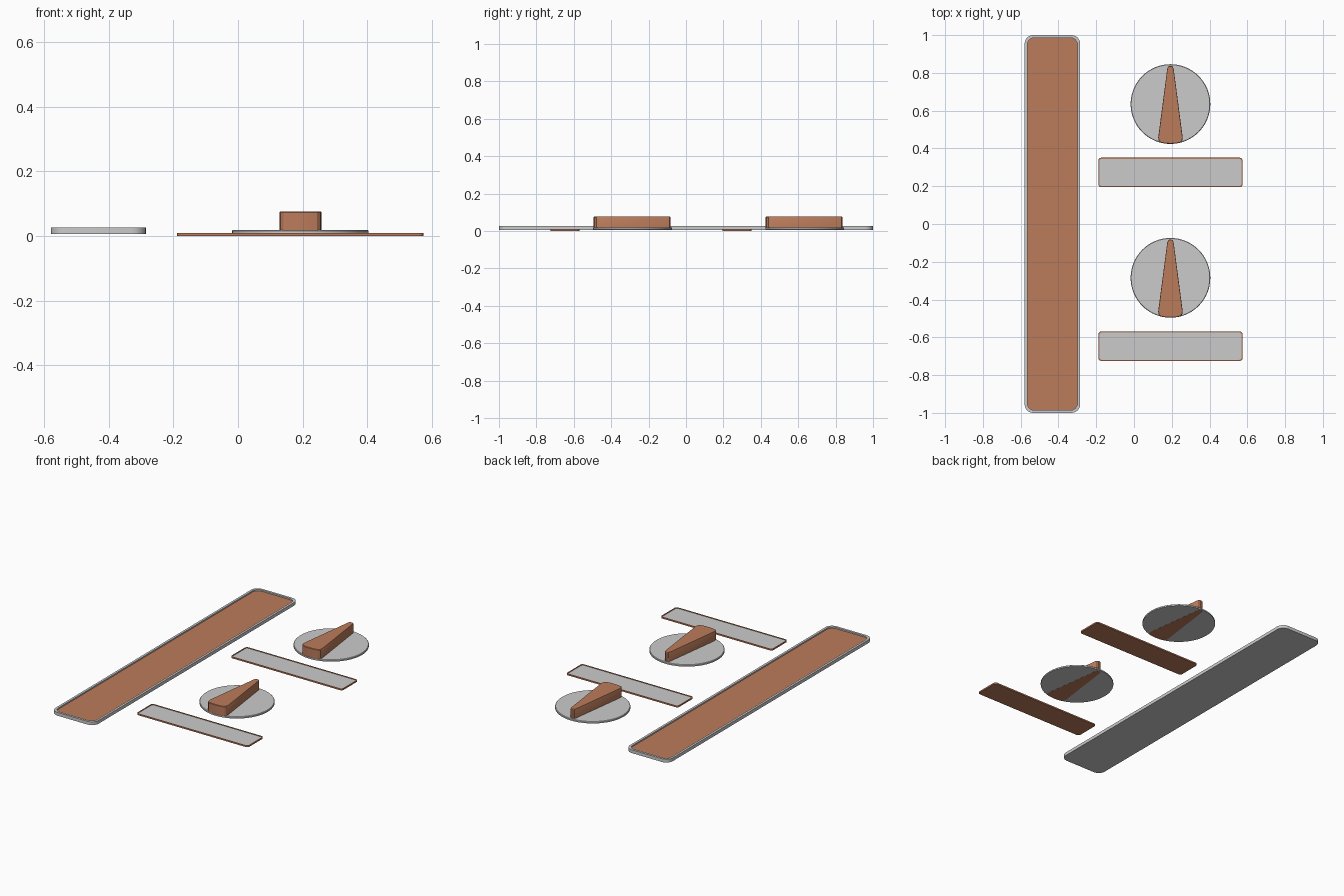
import bpy, bmesh, math

if "Cube" in bpy.data.objects:
    bpy.data.objects.remove(bpy.data.objects["Cube"])


def material(name, rgb):
    m = bpy.data.materials.new(name)
    m.diffuse_color = (*rgb, 1)
    m.use_nodes = True
    m.node_tree.nodes["Principled BSDF"].inputs["Base Color"].default_value = m.diffuse_color
    return m


copper = material("copper brown", (0.50, 0.20, 0.105))
grey = material("light grey", (0.60, 0.60, 0.60))


def rounded_rect(hx, hy, r, n=6):
    pts = []
    for k, (sx, sy) in enumerate([(1, 1), (-1, 1), (-1, -1), (1, -1)]):
        for i in range(n + 1):
            a = math.pi / 2 * (k + i / n)
            pts.append((sx * (hx - r) + r * math.cos(a), sy * (hy - r) + r * math.sin(a)))
    return pts


def circle(r, n=64):
    return [(r * math.cos(2 * math.pi * i / n), r * math.sin(2 * math.pi * i / n)) for i in range(n)]


def stack(name, loops, centre, mats):
    """Closed solid through matching outlines; the last cap takes the last material."""
    bm = bmesh.new()
    rings = [[bm.verts.new((x, y, z)) for x, y in pts] for pts, z in loops]
    n = len(rings[0])
    for a, b in zip(rings, rings[1:]):
        for i in range(n):
            j = (i + 1) % n
            bm.faces.new((a[i], a[j], b[j], b[i]))
    bm.faces.new(rings[0][::-1])
    cap = bm.faces.new(rings[-1])
    cap.material_index = len(mats) - 1
    mesh = bpy.data.meshes.new(name)
    bm.to_mesh(mesh)
    bm.free()
    for m in mats:
        mesh.materials.append(m)
    ob = bpy.data.objects.new(name, mesh)
    ob.location = (*centre, 0)
    bpy.context.collection.objects.link(ob)
    bpy.ops.object.select_all(action='DESELECT')
    ob.select_set(True)
    bpy.context.view_layer.objects.active = ob
    bpy.ops.object.shade_smooth_by_angle(angle=math.radians(30))
    return ob


def framed_panel(name, centre, hx, hy, r, rim, z0, z1, floor, mats):
    outer = rounded_rect(hx, hy, r)
    inner = rounded_rect(hx - rim, hy - rim, r - rim * 0.5)
    stack(name, [(outer, z0), (outer, z1), (inner, z1), (inner, floor)], centre, mats)


# long tray: grey rim and back, copper floor
framed_panel("long_panel", (-0.432, 0), 0.147, 1.0, 0.045, 0.014, 0.006, 0.026, 0.018, [grey, copper])

# pointer outline: rounded wide end, slim rounded tip
right_side = [(0.030, -0.2085), (0.052, -0.204), (0.062, -0.194), (0.065, -0.178),
              (0.017, 0.186), (0.013, 0.197), (0.006, 0.202)]
pointer = [(0, -0.21)] + right_side + [(-x, y) for x, y in reversed(right_side)]
pointer_top = [(x * 0.97, y * 0.99) for x, y in pointer]

for i, cy in enumerate((0.635, -0.285), 1):
    # dial disc with pointer knob through it
    stack(f"dial_disc_{i}", [(circle(0.211), 0.008), (circle(0.211), 0.016), (circle(0.208), 0.019)],
          (0.193, cy), [grey])
    stack(f"pointer_knob_{i}", [(pointer, 0.0075), (pointer, 0.073), (pointer_top, 0.076)],
          (0.193, cy), [copper])
    # label plate: copper rim and back, grey face
    framed_panel(f"label_plate_{i}", (0.193, cy - 0.362), 0.382, 0.078, 0.016, 0.006, 0.0, 0.009, 0.006,
                 [copper, grey])
